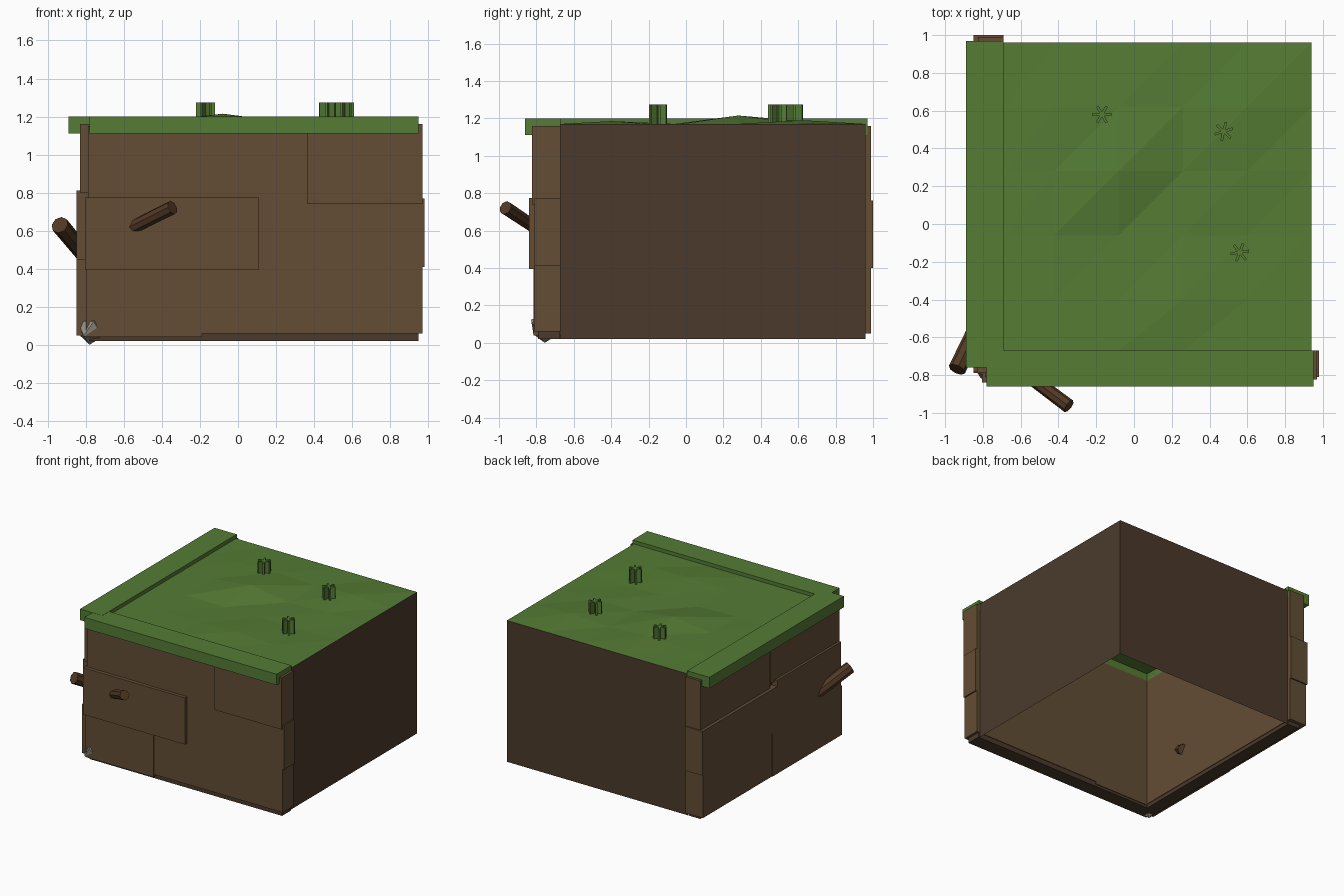
import bpy, bmesh, math, random
from mathutils import Vector, Matrix

if "Cube" in bpy.data.objects:
    bpy.data.objects.remove(bpy.data.objects["Cube"])

random.seed(4)

def mat(name, col):
    m = bpy.data.materials.new(name)
    m.diffuse_color = (*col, 1)
    m.use_nodes = True
    m.node_tree.nodes["Principled BSDF"].inputs["Base Color"].default_value = m.diffuse_color
    return m

GRASS = mat("grass", (0.09, 0.20, 0.035))
BRICK = mat("earth_block", (0.125, 0.075, 0.036))
DARK = mat("dark_earth", (0.07, 0.042, 0.024))
ROOT = mat("root_bark", (0.085, 0.04, 0.018))
STONE = mat("pale_stone", (0.32, 0.30, 0.25))

def finish(bm, name, m):
    me = bpy.data.meshes.new(name)
    bm.to_mesh(me)
    bm.free()
    me.materials.append(m)
    ob = bpy.data.objects.new(name, me)
    bpy.context.collection.objects.link(ob)
    return ob

def add_box(bm, lo, hi):
    lo, hi = Vector(lo), Vector(hi)
    s = hi - lo
    bmesh.ops.create_cube(bm, size=1, matrix=Matrix.Translation((lo + hi) / 2) @ Matrix.Diagonal((*s, 1)))

def boxes(name, m, items):
    bm = bmesh.new()
    for lo, hi in items:
        add_box(bm, lo, hi)
    return finish(bm, name, m)

def quad(name, m, pts):
    bm = bmesh.new()
    bm.faces.new([bm.verts.new(p) for p in pts])
    return finish(bm, name, m)

IN_X, IN_Y, R, B = -0.69, -0.67, 0.94, 0.96

# Recessed cores of the two retaining walls
boxes("wall_core", DARK, [((-0.78, -0.79, 0.02), (0.95, IN_Y - 0.005, 1.15)),
                          ((-0.80, -0.77, 0.02), (IN_X - 0.005, 0.96, 1.15))])

# Front wall blocks: x0, x1, z0, z1, face y
front = [(-0.80, -0.19, 0.04, 0.40, -0.815), (-0.19, 0.97, 0.06, 0.425, -0.81),
         (-0.805, 0.11, 0.395, 0.775, -0.84), (0.11, 0.98, 0.41, 0.77, -0.81),
         (-0.79, -0.215, 0.77, 1.15, -0.81), (-0.215, 0.365, 0.77, 1.16, -0.813),
         (0.365, 0.97, 0.74, 1.16, -0.823)]
boxes("front_blocks", BRICK, [((a, y, c), (b, IN_Y, d)) for a, b, c, d, y in front])

# Left wall blocks: y0, y1, z0, z1, face x
left = [(-0.79, 0.10, 0.05, 0.45, -0.85), (0.10, 0.99, 0.05, 0.42, -0.845),
        (-0.78, 0.04, 0.45, 0.81, -0.85), (0.04, 1.00, 0.40, 0.76, -0.85),
        (-0.79, 0.10, 0.80, 1.16, -0.83), (0.10, 0.99, 0.75, 1.16, -0.825)]
boxes("left_blocks", BRICK, [((x, a, c), (IN_X, b, d)) for a, b, c, d, x in left])

# Plain cut sides, open underneath
quad("right_side", DARK, [(R, IN_Y, 0.02), (R, B, 0.02), (R, B, 1.17), (R, IN_Y, 1.17)])
quad("back_side", DARK, [(R, B, 0.02), (IN_X, B, 0.02), (IN_X, B, 1.17), (R, B, 1.17)])

# Turf rim over both walls
boxes("turf_rim", GRASS, [((-0.78, -0.86, 1.11), (0.95, IN_Y, 1.199)),
                          ((-0.89, -0.76, 1.11), (IN_X, 0.97, 1.20))])

# Gently uneven low-poly ground
bm = bmesh.new()
n, step = 5, 0.34
peaks = {(2, 3): 1.215, (1, 3): 1.175, (3, 1): 1.185, (4, 4): 1.19, (2, 2): 1.165,
         (3, 3): 1.165, (1, 4): 1.18, (2, 4): 1.185, (4, 2): 1.16}
g = [[bm.verts.new((max(IN_X, R - step * (n - i)), max(IN_Y, B - step * (n - j)),
                    peaks.get((i, j), 1.17))) for j in range(n + 1)] for i in range(n + 1)]
for i in range(n):
    for j in range(n):
        a, b, c, d = g[i][j], g[i + 1][j], g[i + 1][j + 1], g[i][j + 1]
        bm.faces.new((a, b, c))
        bm.faces.new((a, c, d))
finish(bm, "turf_ground", GRASS)

# Grass tufts: three crossed blades each
for k, (x, y, rot) in enumerate([(-0.17, 0.58, 0), (0.475, 0.49, 0.3), (0.56, -0.15, 0.15)]):
    bm = bmesh.new()
    for t in range(3):
        bmesh.ops.create_cube(bm, size=1, matrix=Matrix.Translation((x, y, 1.217))
                              @ Matrix.Rotation(rot + t * math.pi / 3, 4, 'Z')
                              @ Matrix.Diagonal((0.1, 0.014, 0.115, 1)))
    finish(bm, f"grass_tuft_{k + 1}", GRASS)

# Roots poking out of the walls
def root(name, tip, direction, length, r):
    tip, d = Vector(tip), Vector(direction).normalized()
    bm = bmesh.new()
    m = Matrix.Translation(tip + d * length / 2) @ d.to_track_quat('Z', 'Y').to_matrix().to_4x4()
    bmesh.ops.create_cone(bm, cap_ends=True, segments=8, radius1=r, radius2=r * 0.9, depth=length, matrix=m)
    finish(bm, name, ROOT)

root("front_root", (-0.345, -0.965, 0.722), (-0.2, 0.15, -0.1), 0.44, 0.038)
root("left_root", (-0.937, -0.77, 0.63), (0.1, 0.21, -0.12), 0.65, 0.047)

# Jagged stone at the lower corner
bm = bmesh.new()
bmesh.ops.create_icosphere(bm, subdivisions=1, radius=0.085, matrix=Matrix.Translation((-0.77, -0.74, 0.085)))
for v in bm.verts:
    v.co.x += random.uniform(-0.02, 0.02)
    v.co.y += random.uniform(-0.02, 0.02)
finish(bm, "corner_stone", STONE)
